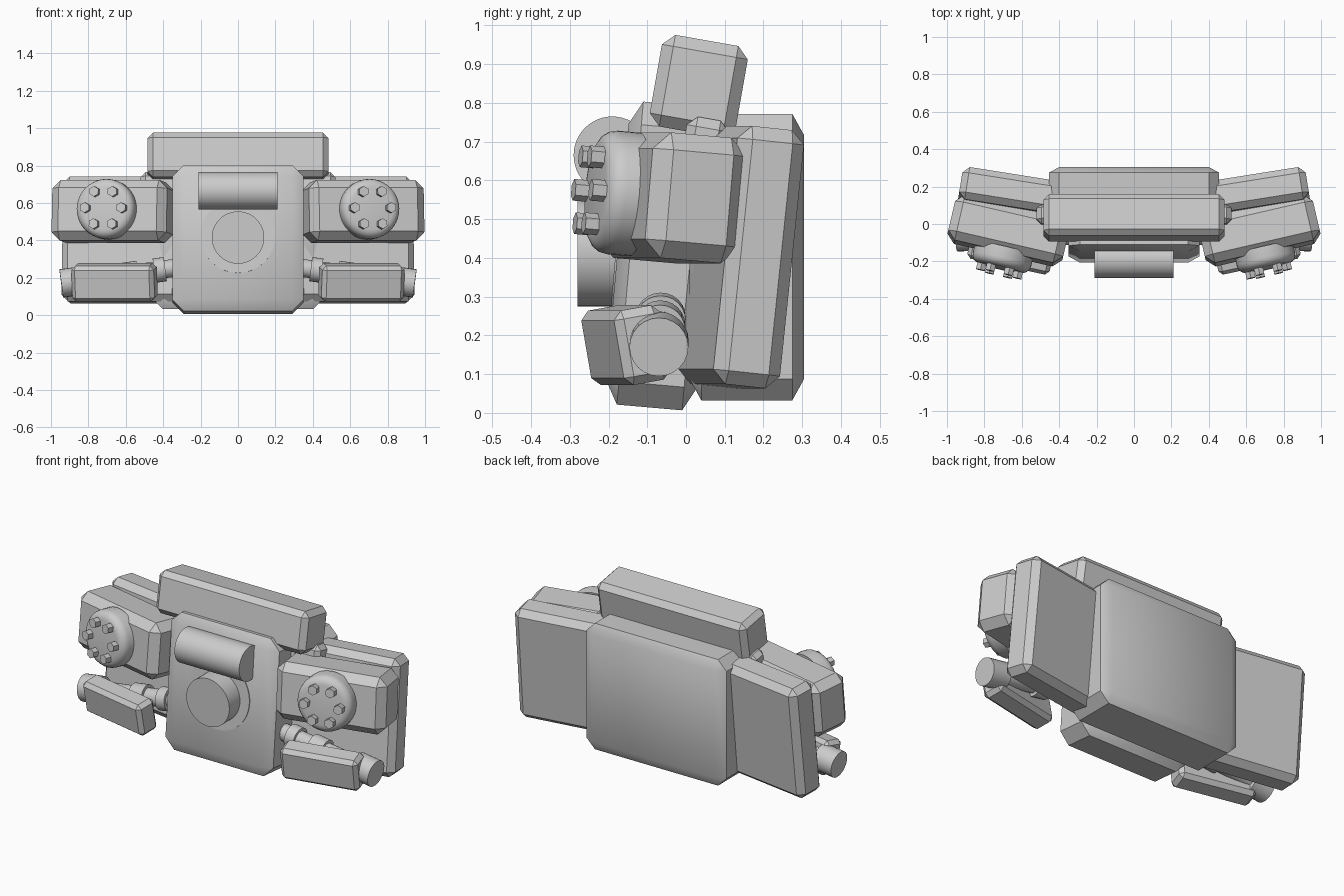
import bpy, bmesh, math
from mathutils import Matrix, Vector, Euler

cube = bpy.data.objects.get("Cube")
if cube:
    bpy.data.objects.remove(cube)

metal = bpy.data.materials.new("plain_grey")
metal.use_nodes = True
GREY = (0.6, 0.6, 0.6, 1)
metal.diffuse_color = GREY
metal.node_tree.nodes["Principled BSDF"].inputs["Base Color"].default_value = GREY


def frame(loc, tilt=0, yaw=0):
    # tilt leans the top backwards, yaw sweeps the +x end backwards
    rot = Euler((math.radians(-tilt), 0, math.radians(yaw)))
    return Matrix.Translation(loc) @ rot.to_matrix().to_4x4()


def finish(name, bm, matrix, angle=30):
    mesh = bpy.data.meshes.new(name)
    bmesh.ops.recalc_face_normals(bm, faces=bm.faces)
    bm.to_mesh(mesh)
    bm.free()
    mesh.materials.append(metal)
    obj = bpy.data.objects.new(name, mesh)
    bpy.context.collection.objects.link(obj)
    obj.matrix_world = matrix
    bpy.ops.object.select_all(action="DESELECT")
    obj.select_set(True)
    bpy.context.view_layer.objects.active = obj
    bpy.ops.object.shade_smooth_by_angle(angle=math.radians(angle))
    return obj


def block(name, size, bevel, matrix, squash=1.0, segments=1):
    # chamfered box; squash makes the chamfer shallower along y
    bm = bmesh.new()
    bmesh.ops.create_cube(bm, size=1)
    bmesh.ops.scale(bm, vec=(size[0], size[1] / squash, size[2]), verts=bm.verts)
    bmesh.ops.bevel(bm, geom=bm.edges[:], offset=bevel, segments=segments,
                    profile=0.5, affect="EDGES")
    bmesh.ops.scale(bm, vec=(1, squash, 1), verts=bm.verts)
    return finish(name, bm, matrix)


def cylinder(name, start, end, radius, sides=32, bevel=0, segments=4):
    # capped cylinder between two points, optionally rounded at its end
    start, end = Vector(start), Vector(end)
    length = (end - start).length
    bm = bmesh.new()
    bmesh.ops.create_cone(bm, cap_ends=True, segments=sides, radius1=radius,
                          radius2=radius, depth=length)
    if bevel:
        rim = [e for e in bm.edges if all(v.co.z > 0 for v in e.verts)]
        bmesh.ops.bevel(bm, geom=rim, offset=bevel, segments=segments,
                        profile=0.5, affect="EDGES")
    rot = (end - start).to_track_quat("Z", "Y").to_matrix().to_4x4()
    return finish(name, bm, Matrix.Translation((start + end) / 2) @ rot)


# central body
block("back_tank", (0.91, 0.295, 0.74), 0.055, frame((0, 0.157, 0.402)), 0.55)
plate = frame((0, -0.06, 0.405), 5)
block("front_plate", (0.7, 0.235, 0.785), 0.06, plate, 0.55)
block("top_pod", (0.97, 0.225, 0.24), 0.03, frame((0, 0.033, 0.843), 10))
block("pod_mount", (1.04, 0.11, 0.12), 0.025, frame((0, 0.05, 0.7), 10))

# front plate fittings
cylinder("hub_ring", plate @ Vector((0, 0, 0.01)), plate @ Vector((0, -0.122, 0.01)), 0.2, 48)
cylinder("hub", (0, -0.1, 0.415), (0, -0.28, 0.415), 0.14, 48)
cylinder("cross_drum", (-0.21, -0.19, 0.665), (0.21, -0.19, 0.665), 0.1, 48)

for side, s in (("left", 1), ("right", -1)):
    # swept back panel and upper thruster pod
    block(side + "_rear_panel", (0.64, 0.175, 0.67), 0.035,
          frame((0.615 * s, 0.143, 0.402), 6, 9 * s))
    pod = frame((0.67 * s, -0.035, 0.555), 5, 13 * s)
    block(side + "_upper_pod", (0.63, 0.25, 0.325), 0.045, pod)

    # round cover with a ring of hexagonal bolts
    cylinder(side + "_round_cover", pod @ Vector((0, -0.1, 0)),
             pod @ Vector((0, -0.205, 0)), 0.16, 40, 0.045)
    for i in range(6):
        a = i * math.pi / 3
        x, z = 0.1 * math.cos(a), 0.1 * math.sin(a)
        cylinder(f"{side}_bolt_{i + 1}", pod @ Vector((x, -0.18, z)),
                 pod @ Vector((x, -0.24, z)), 0.028, 6)

    # lower pod
    block(side + "_lower_pod", (0.45, 0.125, 0.195), 0.022,
          frame((0.66 * s, -0.155, 0.175), -10, 12 * s))

    # sloping arm behind it, with collars along its length
    inner = Vector((0.36 * s, -0.065, 0.25))
    outer = Vector((0.945 * s, -0.07, 0.17))
    cylinder(side + "_arm", inner.lerp(outer, -0.1), outer, 0.048, 24)
    for part, a, b, r in (("inner_collar", 0.05, 0.15, 0.065),
                          ("middle_collar", 0.3, 0.45, 0.065),
                          ("outer_cap", 0.8, 1.0, 0.076)):
        cylinder(f"{side}_{part}", inner.lerp(outer, a), inner.lerp(outer, b), r, 24)
